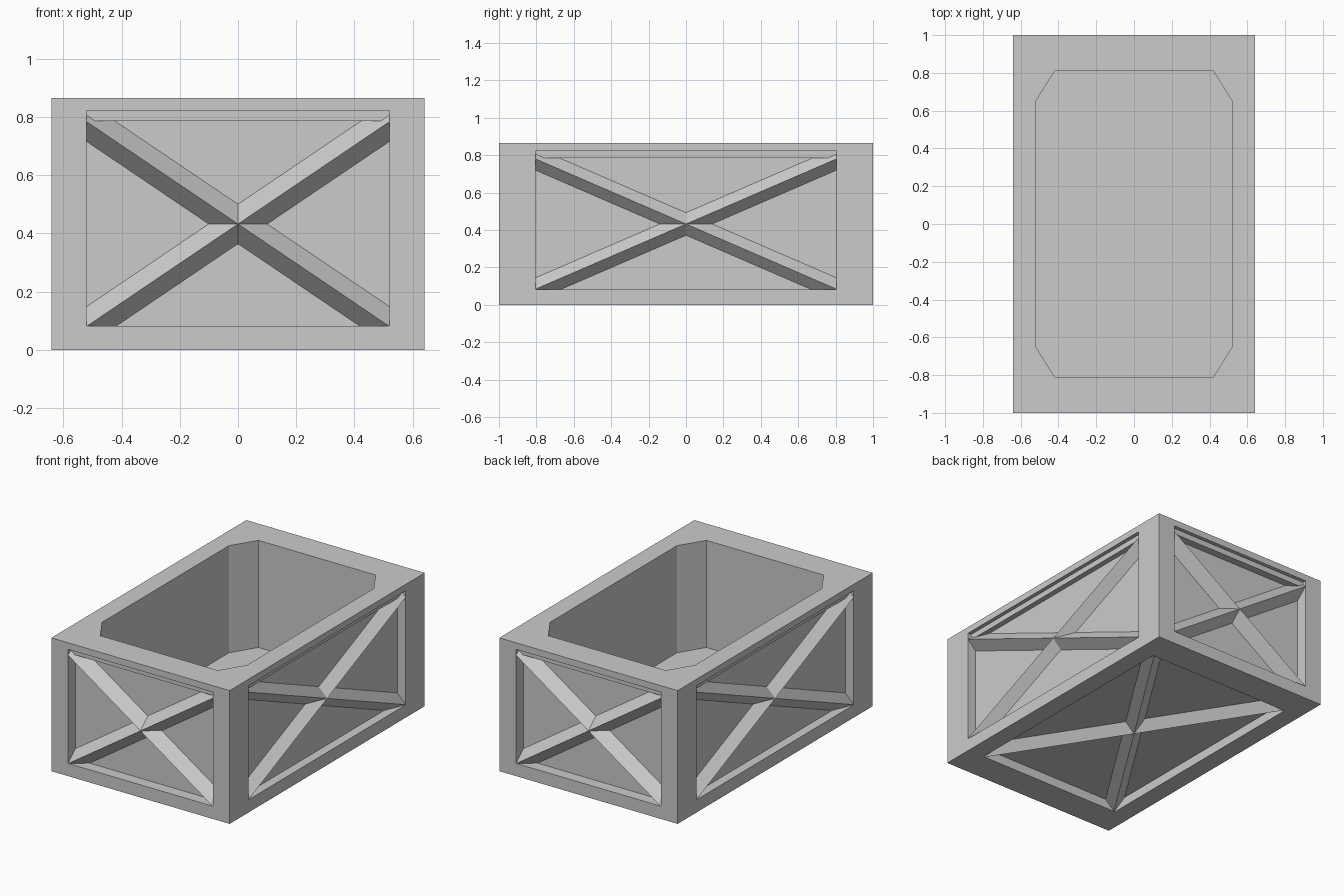
import bpy, bmesh
from mathutils import Vector, Matrix

if "Cube" in bpy.data.objects:
    bpy.data.objects.remove(bpy.data.objects["Cube"])

HX, HY, H = 0.64, 1.0, 0.865
X, Y, Z = Vector((1, 0, 0)), Vector((0, 1, 0)), Vector((0, 0, 1))


def make(name, bm):
    bmesh.ops.recalc_face_normals(bm, faces=bm.faces)
    me = bpy.data.meshes.new(name)
    bm.to_mesh(me)
    bm.free()
    ob = bpy.data.objects.new(name, me)
    bpy.context.collection.objects.link(ob)
    return ob


def box(name, a, b):
    lo = Vector([min(p, q) for p, q in zip(a, b)])
    hi = Vector([max(p, q) for p, q in zip(a, b)])
    bm = bmesh.new()
    bmesh.ops.create_cube(bm, size=1, matrix=Matrix.Translation((lo + hi) / 2)
                          @ Matrix.Diagonal((*(hi - lo), 1)))
    return make(name, bm)


def prism(name, ring, sweep):
    bm = bmesh.new()
    f = bm.faces.new([bm.verts.new(p) for p in ring])
    r = bmesh.ops.extrude_face_region(bm, geom=[f])
    bmesh.ops.translate(bm, vec=sweep,
                        verts=[v for v in r["geom"] if isinstance(v, bmesh.types.BMVert)])
    return make(name, bm)


def cut(target, cutter):
    cutter.hide_render = True
    m = target.modifiers.new("cut", "BOOLEAN")
    m.operation, m.solver, m.object = "DIFFERENCE", "EXACT", cutter
    bpy.context.view_layer.objects.active = target
    bpy.ops.object.modifier_apply(modifier=m.name)
    bpy.data.objects.remove(cutter)


# crate body with a chamfered-corner cavity
body = box("crate_body", (-HX, -HY, 0), (HX, HY, H))
octagon = [(0.52, -0.65), (0.52, 0.65), (0.42, 0.81), (-0.42, 0.81),
           (-0.52, 0.65), (-0.52, -0.65), (-0.42, -0.81), (0.42, -0.81)]
cut(body, prism("cavity_cutter", [(x, y, 0.17) for x, y in octagon], Z))

# each panel: name, outward normal, across, up, face centre, half sizes,
# opening half width, opening bottom/top, recess depth
mid = H / 2
panels = [
    ("front", -Y, X, Z, Vector((0, -HY, mid)), HX, mid, 0.52, -0.35, 0.39, 0.075),
    ("back", Y, X, Z, Vector((0, HY, mid)), HX, mid, 0.52, -0.35, 0.39, 0.075),
    ("right", X, Y, Z, Vector((HX, 0, mid)), HY, mid, 0.805, -0.35, 0.39, 0.06),
    ("left", -X, Y, Z, Vector((-HX, 0, mid)), HY, mid, 0.805, -0.35, 0.39, 0.06),
    ("bottom", -Z, X, Y, Vector((0, 0, 0)), HX, HY, 0.52, -0.8, 0.8, 0.06),
]

for name, n, u, v, c, hu, hv, ou, lo, hi, depth in panels:
    # recessed panel
    cut(body, box(name + "_cutter", c - u * ou + v * lo - n * depth,
                  c + u * ou + v * hi + n * 0.1))
    # slim bar under the top frame rail
    if name != "bottom":
        box(name + "_top_bar", c - u * (ou + 0.01) + v * 0.353 - n * (depth + 0.01),
            c + u * (ou + 0.01) + v * (hi + 0.01) - n * 0.025)
    # crossed ridged braces, ridge flush with the frame
    for i, s in enumerate((1, -1)):
        half = (u * hu * s + v * hv) * 0.86
        side = half.normalized().cross(n)
        d, w = depth + 0.005, 0.06
        start = c - half
        prism(f"{name}_brace_{i + 1}",
              [start, start - n * d + side * w, start - n * d - side * w], half * 2)
